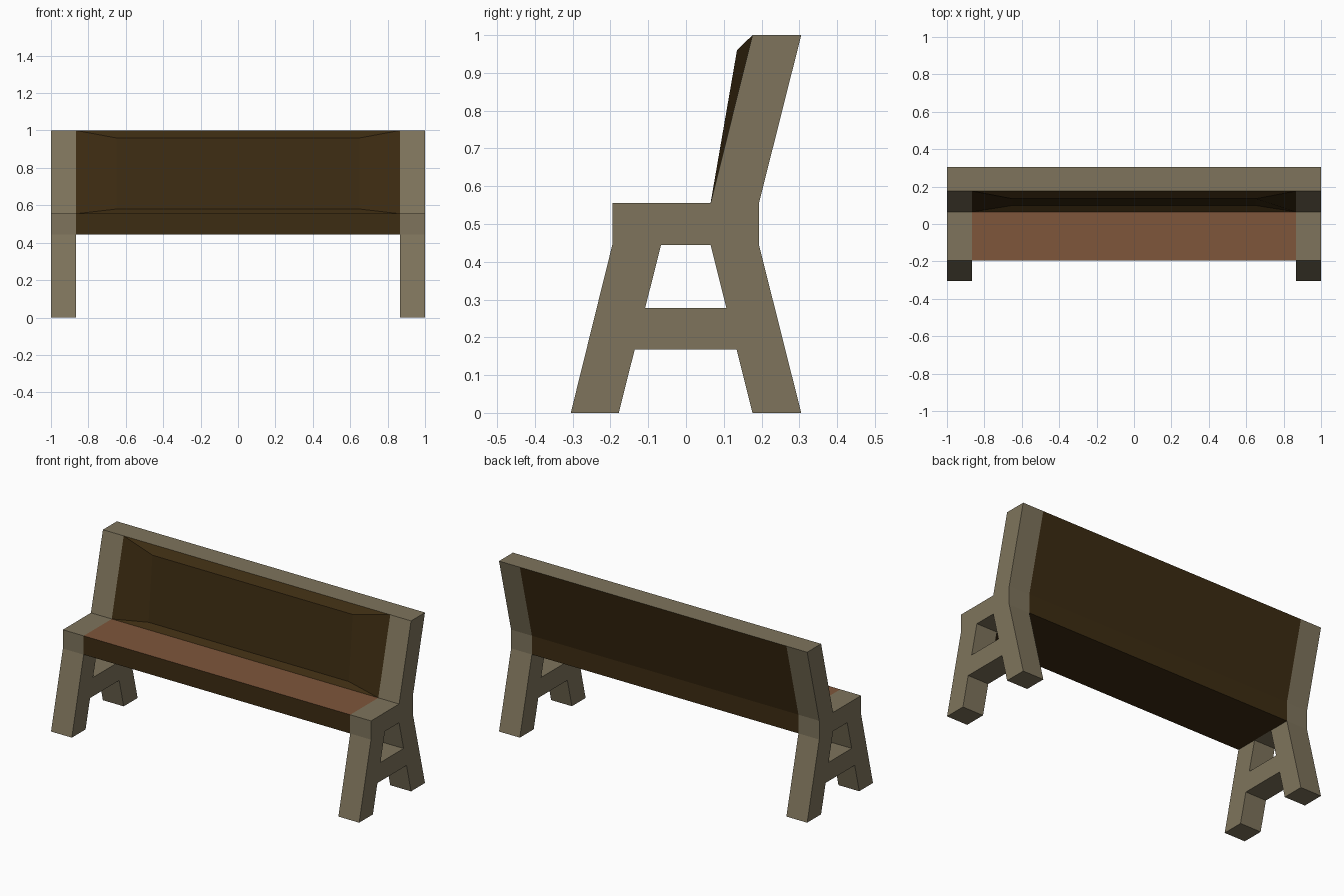
import bpy, bmesh

if "Cube" in bpy.data.objects:
    bpy.data.objects.remove(bpy.data.objects["Cube"])


def material(name, rgb):
    m = bpy.data.materials.new(name)
    m.diffuse_color = (*rgb, 1)
    m.use_nodes = True
    m.node_tree.nodes["Principled BSDF"].inputs["Base Color"].default_value = m.diffuse_color
    return m


WOOD = material("weathered_wood", (0.21, 0.175, 0.107))
SEAT = material("seat_wood", (0.21, 0.093, 0.043))
DARK = material("dark_wood", (0.046, 0.025, 0.006))
INNER = 0.865  # inner face of the side frames


def prism(name, profile, x0, x1, mats, edit=None):
    """Extrude a (y, z) profile from x0 to x1."""
    bm = bmesh.new()
    a = [bm.verts.new((x0, y, z)) for y, z in profile]
    b = [bm.verts.new((x1, y, z)) for y, z in profile]
    bm.faces.new(a)
    bm.faces.new(b[::-1])
    n = len(profile)
    for i in range(n):
        j = (i + 1) % n
        bm.faces.new((a[i], b[i], b[j], a[j]))
    bmesh.ops.recalc_face_normals(bm, faces=bm.faces)
    bm.normal_update()
    if edit:
        edit(bm)
    me = bpy.data.meshes.new(name)
    bm.to_mesh(me)
    bm.free()
    for m in mats:
        me.materials.append(m)
    ob = bpy.data.objects.new(name, me)
    bpy.context.collection.objects.link(ob)
    return ob


def colour_top(bm):
    for f in bm.faces:
        f.material_index = 1 if f.normal.z > 0.9 else 0


def shape_backrest(bm):
    colour_top(bm)
    # Sculpted panel on the front face, proud at the top and sunken at the bottom
    front = min(bm.faces, key=lambda f: f.normal.y)
    bmesh.ops.inset_individual(bm, faces=[front], thickness=0.05)
    for v in front.verts:
        side = 0.65 if v.co.x > 0 else -0.65
        v.co = (side, 0.135, 0.96) if v.co.z > 0.78 else (side, 0.099, 0.58)


# Side frames: legs, seat rail and back post in one outline, plus a brace
frame = [(-0.305, 0), (-0.178, 0), (-0.066, 0.445), (0.065, 0.445),
         (0.176, 0), (0.305, 0), (0.193, 0.445), (0.193, 0.555),
         (0.305, 1), (0.176, 1), (0.065, 0.555), (-0.195, 0.555), (-0.195, 0.445)]
brace = [(-0.136, 0.168), (0.134, 0.168), (0.107, 0.278), (-0.108, 0.278)]
for label, s in (("left", -1), ("right", 1)):
    prism(label + "_side_frame", frame, s * INNER, s, [WOOD])
    prism(label + "_leg_brace", brace, s * INNER, s, [WOOD])

# Seat plank
prism("seat", [(-0.195, 0.445), (0.193, 0.445), (0.193, 0.555), (-0.195, 0.555)],
      -INNER, INNER, [DARK, SEAT], colour_top)

# Backrest with pale top edge
prism("backrest", [(0.065, 0.555), (0.193, 0.555), (0.305, 1), (0.176, 1)],
      -INNER, INNER, [DARK, WOOD], shape_backrest)
